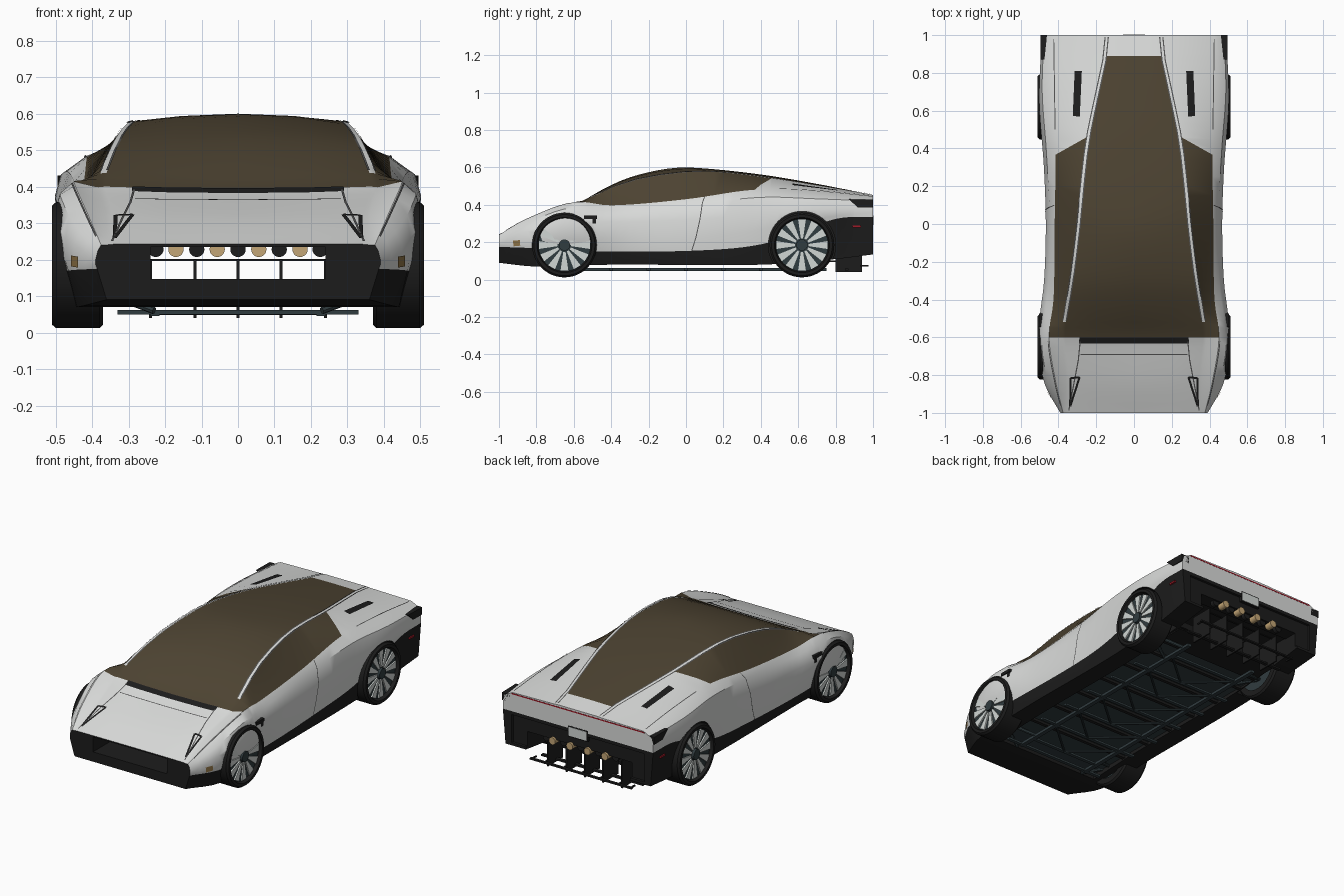
import bpy, bmesh, math
from mathutils import Vector

if "Cube" in bpy.data.objects:
    bpy.data.objects.remove(bpy.data.objects["Cube"])
COLOURS = {"silver_paint": (.70, .71, .70), "bronze_glass": (.075, .057, .032), "black_trim": (.012, .012, .012),
           "dark_frame": (.03, .045, .05), "seam_grey": (.09, .09, .09), "amber": (.55, .38, .18),
           "red_lamp": (.35, .01, .02), "wheel_silver": (.64, .68, .66), "dark_amber": (.27, .17, .06)}
MATS = [bpy.data.materials.new(n) for n in COLOURS]
for m, c in zip(MATS, COLOURS.values()):
    m.diffuse_color = (*c, 1)
WHITE, GLASS, BLACK, FRAME, SEAM, AMBER, RED, RIM, DARK_AMBER = range(9)

def smooth_by_angle(ob):
    bpy.ops.object.select_all(action='DESELECT')
    ob.select_set(True)
    bpy.context.view_layer.objects.active = ob
    bpy.ops.object.shade_smooth_by_angle(angle=math.radians(32))

def make(name, bm, mat, smooth=False):
    bmesh.ops.recalc_face_normals(bm, faces=bm.faces[:])
    me = bpy.data.meshes.new(name)
    bm.to_mesh(me)
    bm.free()
    ob = bpy.data.objects.new(name, me)
    bpy.context.collection.objects.link(ob)
    for m in (MATS if mat is None else [MATS[mat]]):
        me.materials.append(m)
    if smooth:
        smooth_by_angle(ob)
    return ob

def add_box(bm, x0, x1, y0, y1, z0, z1):
    for p in bmesh.ops.create_cube(bm, size=1)["verts"]:
        p.co = ((x0 + x1) / 2 + p.co.x * (x1 - x0), (y0 + y1) / 2 + p.co.y * (y1 - y0),
                (z0 + z1) / 2 + p.co.z * (z1 - z0))

def boxes(name, mat, *dims):
    bm = bmesh.new()
    for d in dims:
        add_box(bm, *d)
    return make(name, bm, mat)

def add_rod(bm, a, b, r, seg=8):
    a, b = Vector(a), Vector(b)
    q = (b - a).to_track_quat('Z', 'Y')
    for p in bmesh.ops.create_cone(bm, cap_ends=True, segments=seg, radius1=r, radius2=r,
                                   depth=(b - a).length)["verts"]:
        p.co = q @ p.co + (a + b) / 2

# Body rails from roof centre to sill, keyed as (y, x, z)
CENTRE = [(-1, 0, .243), (-.85, 0, .307), (-.7, 0, .358), (-.6, 0, .393), (-.45, 0, .48),
          (-.3, 0, .547), (-.1, 0, .593), (.05, 0, .598), (.4, 0, .562), (.7, 0, .512), (1, 0, .453)]
PILLAR = [(-1, .345, .242), (-.8, .345, .325), (-.6, .365, .40), (-.52, .36, .438), (-.3, .322, .528),
          (0, .284, .577), (.2, .265, .575), (.45, .235, .545), (.7, .184, .505), (.89, .144, .473), (1, .135, .453)]
RAIL = [(y, x + .017, z - .002) for y, x, z in PILLAR]
BELT = [(-1, .375, .24), (-.85, .412, .325), (-.6, .45, .414), (-.4, .426, .397), (0, .42, .43),
        (.37, .415, .481), (.7, .42, .474), (1, .425, .446)]
SHOULDER = [(-1, .384, .225), (-.85, .45, .30), (-.65, .488, .378), (-.5, .475, .375), (-.35, .455, .372),
            (0, .445, .40), (.4, .465, .44), (.7, .486, .432), (1, .476, .42)]
WIDEST = [(-1, .39, .2), (-.85, .472, .26), (-.65, .506, .31), (-.5, .5, .31), (-.3, .476, .31), (0, .467, .32),
          (.3, .477, .34), (.65, .502, .37), (1, .488, .385)]
LOWER = [(-1, .39, .186), (-.85, .47, .2), (-.65, .5, .22), (-.5, .494, .22), (-.3, .472, .22), (0, .465, .22),
         (.3, .47, .25), (.65, .495, .32), (1, .487, .36)]
SILL = [(-1, .386, .175), (-.85, .465, .17), (-.45, .474, .15), (.15, .462, .16),
        (.45, .472, .2), (.8, .488, .325), (1, .487, .335)]
BASE = [(-1, .36, .09), (-.8, .44, .07), (-.4, .45, .08), (.4, .45, .08), (.8, .46, .11), (1, .47, .135)]

def rail(keys, y):
    i = max(0, min(len(keys) - 2, sum(k[0] <= y for k in keys) - 1))
    a, b, p, n = keys[i], keys[i + 1], keys[max(i - 1, 0)], keys[min(i + 2, len(keys) - 1)]
    h = b[0] - a[0]
    t = (y - a[0]) / h
    x, z = [(2*t**3 - 3*t*t + 1) * a[c] + (t**3 - 2*t*t + t) * (b[c] - p[c]) / (b[0] - p[0]) * h
            + (3*t*t - 2*t**3) * b[c] + (t**3 - t*t) * (n[c] - a[c]) / (n[0] - a[0]) * h for c in (1, 2)]
    return Vector((x, y, z))

def section(y):
    c, p = rail(CENTRE, y), rail(PILLAR, y)
    mid = Vector((p.x * .55, y, c.z + (p.z - c.z) * .28))
    return [c, mid, p] + [rail(k, y) for k in (RAIL, BELT, SHOULDER, WIDEST, LOWER, SILL, BASE)]

def at(s, y):
    pts, k = section(y), max(0, min(8, int(s)))
    return pts[k].lerp(pts[k + 1], s - k)

def s_of(x, y):
    pts = section(y)
    k = next((k for k in range(6) if x <= pts[k + 1].x), 5)
    return k + (x - pts[k].x) / (pts[k + 1].x - pts[k].x)

# Body shell: lofted rings with painted, glazed and black zones
bm = bmesh.new()
ys = sorted([round(-1 + i * .05, 3) for i in range(41)] + [-.975, -.52, .89])
rings, side_glass = [], []
for y in ys:
    h = section(y)
    rings.append([bm.verts.new(p) for p in h[::-1] + [Vector((-p.x, p.y, p.z)) for p in h[1:]]])
for a, b, y0, y1 in zip(rings, rings[1:], ys, ys[1:]):
    y = (y0 + y1) / 2
    for j in range(19):
        f = bm.faces.new((a[j], a[(j + 1) % 19], b[(j + 1) % 19], b[j]))
        k = 8 - j if j < 9 else j - 9
        if k >= 8:
            f.material_index = BLACK
        elif (k < 2 and -.6 < y < .89) or (k == 2 and -.6 < y < -.52):
            f.material_index = GLASS
        elif k == 3 and -.6 < y < .5:
            f.material_index = GLASS
            side_glass.append(f)
for ring, mats in ((rings[0], [BLACK] * 9), (rings[-1], [WHITE] * 8 + [BLACK])):
    for k in range(9):
        vs = [ring[9 - k], ring[8 - k], ring[10 + k], ring[9 + k]]
        bm.faces.new(vs[:3] if k == 0 else vs).material_index = mats[k]
for sgn in (1, -1):  # slanted rear edge of the side windows
    fs = [f for f in side_glass if f.is_valid and f.calc_center_median().x * sgn > 0]
    geom = fs + list({e for f in fs for e in f.edges}) + list({v for f in fs for v in f.verts})
    co, no = Vector((.25 * sgn, .46, 0)), Vector((.09 * sgn, .16, 0))
    for f in bmesh.ops.bisect_plane(bm, geom=geom, plane_co=co, plane_no=no)["geom"]:
        if isinstance(f, bmesh.types.BMFace) and (f.calc_center_median() - co).dot(no) > 0:
            f.material_index = WHITE
body = make("body_shell", bm, None)

# Cutters: shallow underfloor, through tunnel, grille mouth, tail opening and recess, wheel arches
AXLES, WZ = (-.65, .62), .185
cutters = [(boxes("cutter", None, d), m) for d, m in (
    ((-.338, .338, -.75, .9, -.1, .1), FRAME), ((-.338, .338, -.82, .9, .147, .24), BLACK),
    ((-.24, .24, -1.1, -.8, .147, .235), BLACK), ((-.338, .338, .8, 1.1, -.11, .235), BLACK),
    ((-.43, .43, .985, 1.12, .15, .315), BLACK))]
for y in AXLES:
    for s in (1, -1):
        bm = bmesh.new()
        add_rod(bm, (.345 * s, y, WZ), (.7 * s, y, WZ), .18, 48)
        cutters.append((make("arch_cutter", bm, None), BLACK))
for c, mi in cutters:
    for p in c.data.polygons:
        p.material_index = mi if p.normal.z > .5 else BLACK
    c.hide_render = True
    md = body.modifiers.new("cut", 'BOOLEAN')
    md.operation, md.solver, md.object = 'DIFFERENCE', 'EXACT', c
body.data = bpy.data.meshes.new_from_object(body.evaluated_get(bpy.context.evaluated_depsgraph_get()))
body.modifiers.clear()
for c, _ in cutters:
    bpy.data.objects.remove(c)
smooth_by_angle(body)

def ribbon(name, pts, width, mat, by_x=True, lift=.003):
    """Thin mirrored strip lying on the body, through (x or rail number, y) points."""
    path = []
    for (a0, b0), (a1, b1) in zip(pts, pts[1:]):
        for i in range(13):
            a, y = a0 + (a1 - a0) * i / 12, b0 + (b1 - b0) * i / 12
            path.append((s_of(a, y) if by_x else a, y))
    P, bm = [at(s, y) for s, y in path], bmesh.new()
    for sgn in (1, -1):
        prev = None
        for i, (s, y) in enumerate(path):
            t = P[min(i + 1, len(P) - 1)] - P[max(i - 1, 0)]
            e = .01 if y < .98 else -.01
            n = ((at(s + .04, y) - at(s - .04, y)).cross((at(s, y + e) - at(s, y)) / e)).normalized()
            w = t.cross(n).normalized() * width / 2
            row = [bm.verts.new((q.x * sgn, q.y, q.z)) for q in (P[i] + w + n * lift, P[i] - w + n * lift)]
            if prev:
                bm.faces.new((prev[0], prev[1], row[1], row[0]))
            prev = row
    return make(name, bm, mat)

# Surface details
ribbon("cowl_strip", [(0, -.615), (.29, -.615)], .034, BLACK)
ribbon("hood_seam", [(0, -.69), (.282, -.69)], .005, SEAM)
ribbon("hood_edge_seam", [(.285, -.62), (.295, -.72), (.31, -.8), (.345, -.985)], .006, SEAM)
tri = [(.288, -.81), (.335, -.815), (.338, -.965)]
for a, b in zip(tri, tri[1:] + tri[:1]):
    ribbon("headlight_outline", [a, b], .011, BLACK)
ribbon("deck_vent", [(.305, .57), (.295, .81)], .038, BLACK)
for s in (2, 3):
    ribbon("roof_rail_seam", [(s, -.51), (s, .99)], .006, SEAM, False)
for name, pts in (("door_seam", [(4.05, .1), (6, .075), (8, .03)]), ("fender_seam", [(4.1, -.96), (4.1, -.62)]),
                  ("deck_seam", [(4, .5), (4, .98)])):
    ribbon(name, pts, .005, SEAM, False)
ribbon("front_marker", [(7, -.922), (7, -.886)], .03, DARK_AMBER, False)

# Wheels: tyre, dish, twelve blades and hub
for y, s in [(y, s) for y in AXLES for s in (1, -1)]:
    bm = bmesh.new()
    prof = [(.37, .13), (.37, .163), (.38, .173), (.498, .173), (.51, .163), (.51, .147), (.49, .14)]
    vs = [bm.verts.new((x * s, y, WZ + r)) for x, r in prof]
    es = [bm.edges.new(p) for p in zip(vs, vs[1:])]
    bmesh.ops.spin(bm, geom=vs + es, cent=(0, y, WZ), axis=(1, 0, 0), angle=2 * math.pi, steps=48)
    bmesh.ops.remove_doubles(bm, verts=bm.verts[:], dist=1e-4)
    make("tyre", bm, BLACK, True)
    bm = bmesh.new()
    add_rod(bm, (.38 * s, y, WZ), (.488 * s, y, WZ), .143, 48)
    add_rod(bm, (.48 * s, y, WZ), (.505 * s, y, WZ), .03, 20)
    make("wheel_dish_and_hub", bm, FRAME, True)
    bm = bmesh.new()
    for i in range(12):
        c, d = math.cos(i * math.pi / 6), math.sin(i * math.pi / 6)
        lo, hi = [[bm.verts.new((x * s, y + r * c - w * d, WZ + r * d + w * c)) for r, w in
                   ((.036, -.006), (.137, -.021), (.137, .021), (.036, .006))] for x in (.486, .496)]
        bm.faces.new(hi)
        for q in range(4):
            bm.faces.new((lo[q], lo[q - 1], hi[q - 1], hi[q]))
    make("wheel_blades", bm, RIM)

# Underbody frame: rails, cross bars, diagonals and suspension arms
bm = bmesh.new()
for s in (1, -1):
    add_box(bm, .215 * s, .24 * s, -.7, .75, .046, .062)
    for y in AXLES:
        for dy in (-.08, .08):
            add_rod(bm, (.23 * s, y + dy, .06), (.39 * s, y, .12), .01)
    for i in range(6):
        add_rod(bm, (0, -.6 + i * .2, .055), (.23 * s, -.4 + i * .2, .055), .007)
for i in range(7):
    w, y = (.33 if 0 < i < 6 else .24), -.6 + i * .2
    add_box(bm, -w, w, y - .01, y + .01, .05, .062)
add_box(bm, -.33, .33, -.7, -.68, .05, .062)
make("underbody_frame", bm, FRAME)
boxes("floor_ribs", BLACK, *[(-.337, .337, y, y + .02, .085, .101) for y in (-.5, -.3, -.1, .1, .3, .5)],
      (-.337, .337, .62, .8, .095, .102))

# Rear diffuser
boxes("diffuser", BLACK, *[(x - .004, x + .004, .8, .94, .04, .2) for x in (-.24, -.118, 0, .118, .24)],
      *[(x - .004, x + .004, .93, .975, .07, .078) for x in (-.32, -.24, -.118, 0, .118, .24, .32)],
      (-.33, .33, .962, .977, .07, .079), (-.33, .33, .85, .87, .05, .06), (-.24, .24, .9, .91, .196, .201))

# Exhausts and blanks
for name, mat, xs in (("exhaust_tips", AMBER, (-.17, -.057, .057, .17)),
                      ("exhaust_blanks", BLACK, (-.225, -.113, 0, .113, .225))):
    bm = bmesh.new()
    for x in xs:
        add_rod(bm, (x, .95, .228), (x, .998 if mat == AMBER else .975, .228), .021, 20)
    make(name, bm, mat, True)

# Tail: red light line, plate, black corner lamps
boxes("tail_light_line", RED, (-.43, .43, .995, 1.001, .435, .442))
boxes("plate_frame", BLACK, (-.064, .064, .97, 1.001, .286, .35))
boxes("number_plate", RIM, (-.058, .058, .99, 1.003, .292, .344))
bm = bmesh.new()
for s in (1, -1):
    a, b = [[bm.verts.new((x * s, y, z)) for y, z in ((.87, .43), (1, .428), (1, .385), (.92, .385))]
            for x in (.44, .494)]
    for f in [a, b] + [(a[q], a[q - 1], b[q - 1], b[q]) for q in range(4)]:
        bm.faces.new(f)
make("tail_corners", bm, BLACK)

# Side markers and fender vents
for s in (1, -1):
    boxes("rear_marker", RED, (.47 * s, .491 * s, .89, .935, .279, .289))
    boxes("fender_vent", BLACK, (.465 * s, .503 * s, -.545, -.475, .325, .343),
          (.465 * s, .5 * s, -.5, -.48, .3, .33))

for m in bpy.data.materials:
    if m.users and not m.is_grease_pencil:
        m.use_nodes = True
        m.node_tree.nodes["Principled BSDF"].inputs["Base Color"].default_value = m.diffuse_color
